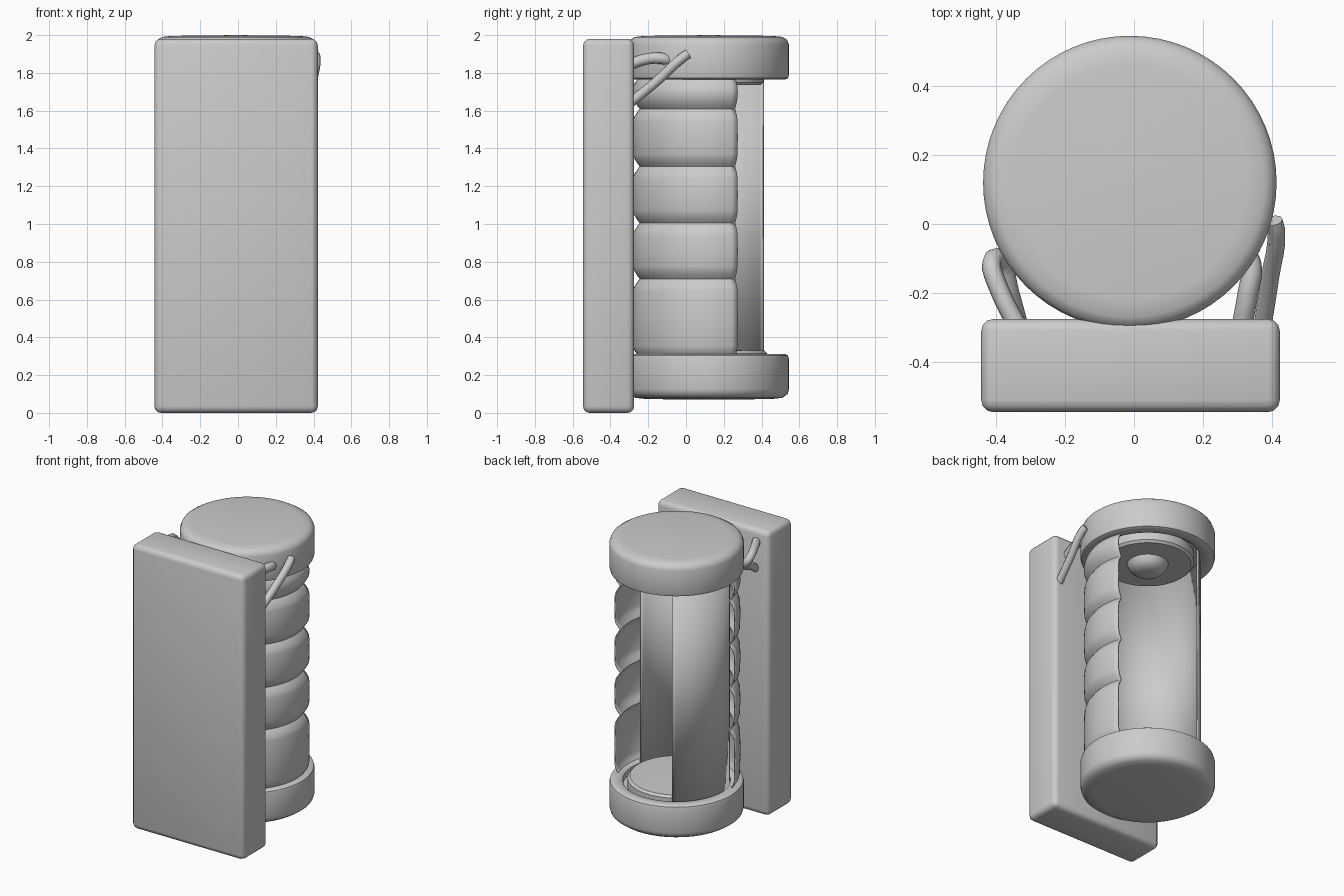
import bpy, bmesh
from math import sin, cos, radians

if "Cube" in bpy.data.objects:
    bpy.data.objects.remove(bpy.data.objects["Cube"])

CX, CY = -0.012, 0.12      # axis of the round container


def finish(name, bm, angle=40):
    bmesh.ops.remove_doubles(bm, verts=bm.verts, dist=1e-5)
    bmesh.ops.recalc_face_normals(bm, faces=bm.faces)
    me = bpy.data.meshes.new(name)
    bm.to_mesh(me)
    bm.free()
    ob = bpy.data.objects.new(name, me)
    bpy.context.collection.objects.link(ob)
    bpy.ops.object.select_all(action='DESELECT')
    ob.select_set(True)
    bpy.context.view_layer.objects.active = ob
    bpy.ops.object.shade_smooth_by_angle(angle=radians(angle))
    return ob


def lathe(name, profile, start=0, end=360, steps=64):
    """Sweep an (r, z) profile around the container axis."""
    bm = bmesh.new()
    rows = []
    for i in range(steps + 1):
        a = radians(start + (end - start) * i / steps)
        rows.append([bm.verts.new((CX + r * cos(a), CY + r * sin(a), z)) for r, z in profile])
    for p, q in zip(rows, rows[1:]):
        for j in range(len(profile) - 1):
            bm.faces.new((p[j], q[j], q[j + 1], p[j + 1]))
    return finish(name, bm)


def tube(name, points, radius):
    cu = bpy.data.curves.new(name, 'CURVE')
    cu.dimensions = '3D'
    cu.bevel_depth = radius
    cu.bevel_resolution = 2
    cu.resolution_u = 4
    cu.use_fill_caps = True
    sp = cu.splines.new('BEZIER')
    sp.bezier_points.add(len(points) - 1)
    for b, p in zip(sp.bezier_points, points):
        b.co = p
        b.handle_left_type = b.handle_right_type = 'AUTO'
    ob = bpy.data.objects.new(name, cu)
    bpy.context.collection.objects.link(ob)


# front panel: softened slab
bm = bmesh.new()
bmesh.ops.create_cube(bm, size=1)
for v in bm.verts:
    v.co = (v.co.x * 0.865 - 0.01, v.co.y * 0.27 - 0.41, v.co.z * 1.98 + 0.99)
bmesh.ops.bevel(bm, geom=bm.edges[:], offset=0.035, segments=3, profile=0.5, affect='EDGES')
finish("front_panel", bm)

# top lid with a plug and a small knob underneath
lathe("top_lid", [(0.0001, 2.0), (0.34, 1.996), (0.39, 1.99), (0.415, 1.975), (0.425, 1.95),
                  (0.425, 1.79), (0.42, 1.772), (0.405, 1.765), (0.35, 1.765), (0.335, 1.775),
                  (0.335, 1.81), (0.29, 1.81), (0.29, 1.75), (0.275, 1.735), (0.13, 1.735),
                  (0.115, 1.70), (0.085, 1.675), (0.04, 1.665), (0.0001, 1.665)])

# bottom cup with a ring groove and raised plug
lathe("bottom_cup", [(0.0001, 0.07), (0.33, 0.073), (0.39, 0.08), (0.418, 0.10), (0.425, 0.125),
                     (0.425, 0.285), (0.42, 0.303), (0.405, 0.312), (0.355, 0.312), (0.34, 0.30),
                     (0.34, 0.26), (0.31, 0.26), (0.31, 0.315), (0.295, 0.33), (0.0001, 0.335)])

# ribbed outer sleeve: rounded bands between narrow grooves
rib = []
levels = [0.29, 0.71, 1.005, 1.305, 1.61, 1.78]
for lo, hi in zip(levels, levels[1:]):
    h = hi - lo
    for d, r in ((0, 0.365), (0.015, 0.377), (0.04, 0.393), (0.065, 0.4)):
        rib.append((r, lo + d))
    rib.append((0.403, (lo + hi) / 2))
    for d, r in ((0.065, 0.4), (0.04, 0.393), (0.015, 0.377)):
        rib.append((r, hi - d))
rib.append((0.365, levels[-1]))
sleeve = lathe("ribbed_sleeve", rib, -168, 22.5, 40)

# smooth inner wall, open at the back right
wall = lathe("inner_wall", [(0.337, 0.27), (0.337, 1.80)], 120, 348, 48)
for ob in (sleeve, wall):
    m = ob.modifiers.new("thickness", 'SOLIDIFY')
    m.thickness = 0.008
    m.offset = -1

# straps tying the lid to the panel
tube("right_upper_strap", [(0.31, -0.31, 1.84), (0.33, -0.2, 1.875), (0.34, -0.12, 1.875),
                           (0.32, -0.08, 1.86)], 0.03)
tube("right_lower_strap", [(0.37, -0.31, 1.63), (0.395, -0.15, 1.76), (0.412, -0.02, 1.88),
                           (0.405, 0.01, 1.9)], 0.026)
tube("left_strap", [(-0.33, -0.31, 1.9), (-0.39, -0.19, 1.89), (-0.412, -0.11, 1.86),
                    (-0.39, -0.1, 1.82), (-0.36, -0.2, 1.76), (-0.33, -0.31, 1.69)], 0.028)
